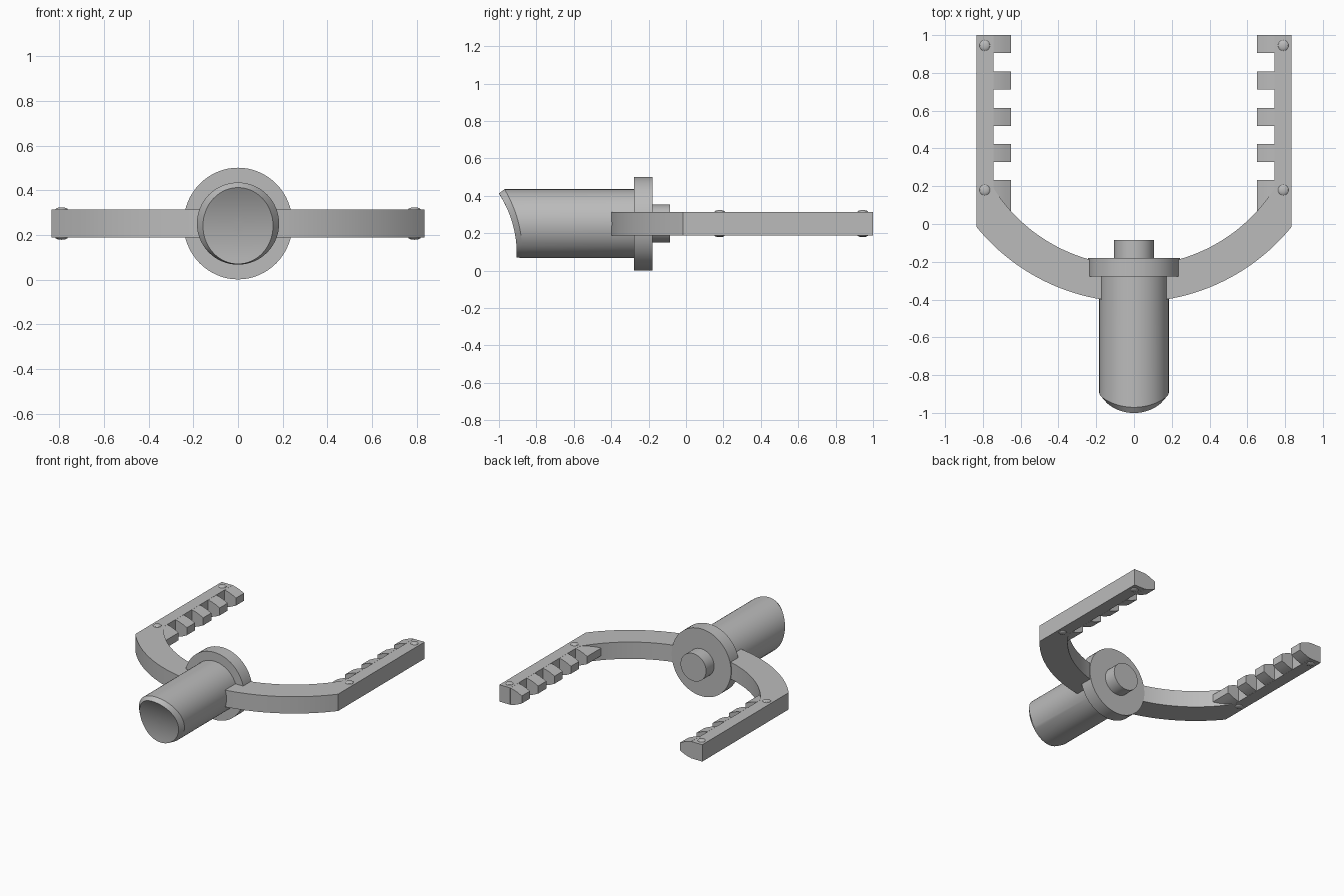
import bpy, bmesh, math
from mathutils import Vector

cube = bpy.data.objects.get("Cube")
if cube:
    bpy.data.objects.remove(cube, do_unlink=True)

ZC = 0.251          # height of the central axis
HALF = 0.0625       # half thickness of the arms

grey = bpy.data.materials.new("plain grey")
grey.use_nodes = True
GREY = (0.5, 0.5, 0.5, 1)
grey.diffuse_color = GREY
grey.node_tree.nodes["Principled BSDF"].inputs["Base Color"].default_value = GREY


def finish(name, bm, smooth=True, mirror=False):
    bmesh.ops.recalc_face_normals(bm, faces=bm.faces)
    mesh = bpy.data.meshes.new(name)
    bm.to_mesh(mesh)
    bm.free()
    mesh.materials.append(grey)
    obj = bpy.data.objects.new(name, mesh)
    bpy.context.collection.objects.link(obj)
    if mirror:
        obj.modifiers.new("mirror", 'MIRROR').use_mirror_merge = False
    if smooth:
        bpy.ops.object.select_all(action='DESELECT')
        obj.select_set(True)
        bpy.context.view_layer.objects.active = obj
        bpy.ops.object.shade_smooth_by_angle(angle=math.radians(25))
    return obj


def prism(bm, points, offset):
    """Extrude a flat outline by an offset into a closed solid."""
    low = [bm.verts.new(p) for p in points]
    high = [bm.verts.new(Vector(p) + Vector(offset)) for p in points]
    bm.faces.new(low)
    bm.faces.new(high)
    for i in range(len(low)):
        j = (i + 1) % len(low)
        bm.faces.new((low[i], low[j], high[j], high[i]))


def ellipse(rx, rz, y, n=64, zc=ZC):
    return [(rx * math.cos(2 * math.pi * i / n), y,
             zc + rz * math.sin(2 * math.pi * i / n)) for i in range(n)]


# Round flange and the stub behind it
for name, rx, rz, y0, y1 in (("flange", 0.244, 0.25, -0.277, -0.18),
                             ("rear_stub", 0.105, 0.102, -0.2, -0.086)):
    bm = bmesh.new()
    prism(bm, ellipse(rx, rz, y0), (0, y1 - y0, 0))
    finish(name, bm)


# Handle with a scooped, bevelled front end
def scoop(z):
    r = 0.59
    return -0.905 - (r - math.sqrt(r * r - (z - 0.09) ** 2))


rim = ellipse(0.157, 0.171, 0, zc=0.241)
rings = [ellipse(0.184, 0.184, -0.25)]
rings.append([(x, scoop(q[2]) + 0.03, z)
              for (x, _, z), q in zip(ellipse(0.184, 0.184, 0), rim)])
for k in range(8, 0, -1):
    ring = ellipse(0.157 * k / 8, 0.171 * k / 8, 0, zc=0.241)
    rings.append([(x, scoop(z), z) for x, _, z in ring])
bm = bmesh.new()
loops = [[bm.verts.new(p) for p in ring] for ring in rings]
bm.faces.new(loops[0])
bm.faces.new(loops[-1])
for a, b in zip(loops, loops[1:]):
    for i in range(len(a)):
        j = (i + 1) % len(a)
        bm.faces.new((a[i], a[j], b[j], b[i]))
finish("handle", bm)


# Curved arm running into a straight bar, mirrored to both sides
def arc(radius, x0, x1, n=20):
    cy = 0.66
    a0, a1 = math.asin(x0 / radius), math.asin(x1 / radius)
    steps = [a0 + (a1 - a0) * i / n for i in range(n + 1)]
    return [(radius * math.sin(a), cy - radius * math.cos(a), ZC - HALF) for a in steps]


OUT, ROOT, TIP = 0.834, 0.745, 0.65
outline = arc(1.073, 0.12, OUT)
outline += [(OUT, 1, ZC - HALF), (ROOT, 1, ZC - HALF)]
outline += arc(0.88, 0.12, ROOT)[::-1]
bm = bmesh.new()
prism(bm, outline, (0, 0, 2 * HALF))
finish("arm", bm, mirror=True)

# Tapered teeth along the inside of each bar
half_profile = [(ROOT - 0.001, HALF), (0.715, 0.056), (0.685, 0.045), (TIP, 0.028)]
profile = half_profile + [(x, -h) for x, h in reversed(half_profile)]
bm = bmesh.new()
for k in range(4):
    y = 0.905 - 0.1925 * k
    prism(bm, [(x, y, ZC + h) for x, h in profile], (0, 0.095, 0))
finish("rack_teeth", bm, mirror=True)

# Longest tooth, blending into the inner curve of the arm
bm = bmesh.new()
prism(bm, [(x, 0.06, ZC + h) for x, h in profile], (0, 0.172, 0))
finish("root_tooth", bm, mirror=True)

# Low domed rivets above and below each bar
bm = bmesh.new()
for y in (0.945, 0.18):
    for side in (-1, 1):
        made = bmesh.ops.create_uvsphere(bm, u_segments=20, v_segments=10, radius=0.028)
        bmesh.ops.scale(bm, verts=made["verts"], vec=(1, 1, 0.36))
        bmesh.ops.translate(bm, verts=made["verts"], vec=(0.79, y, ZC + side * HALF))
finish("rivets", bm, mirror=True)
